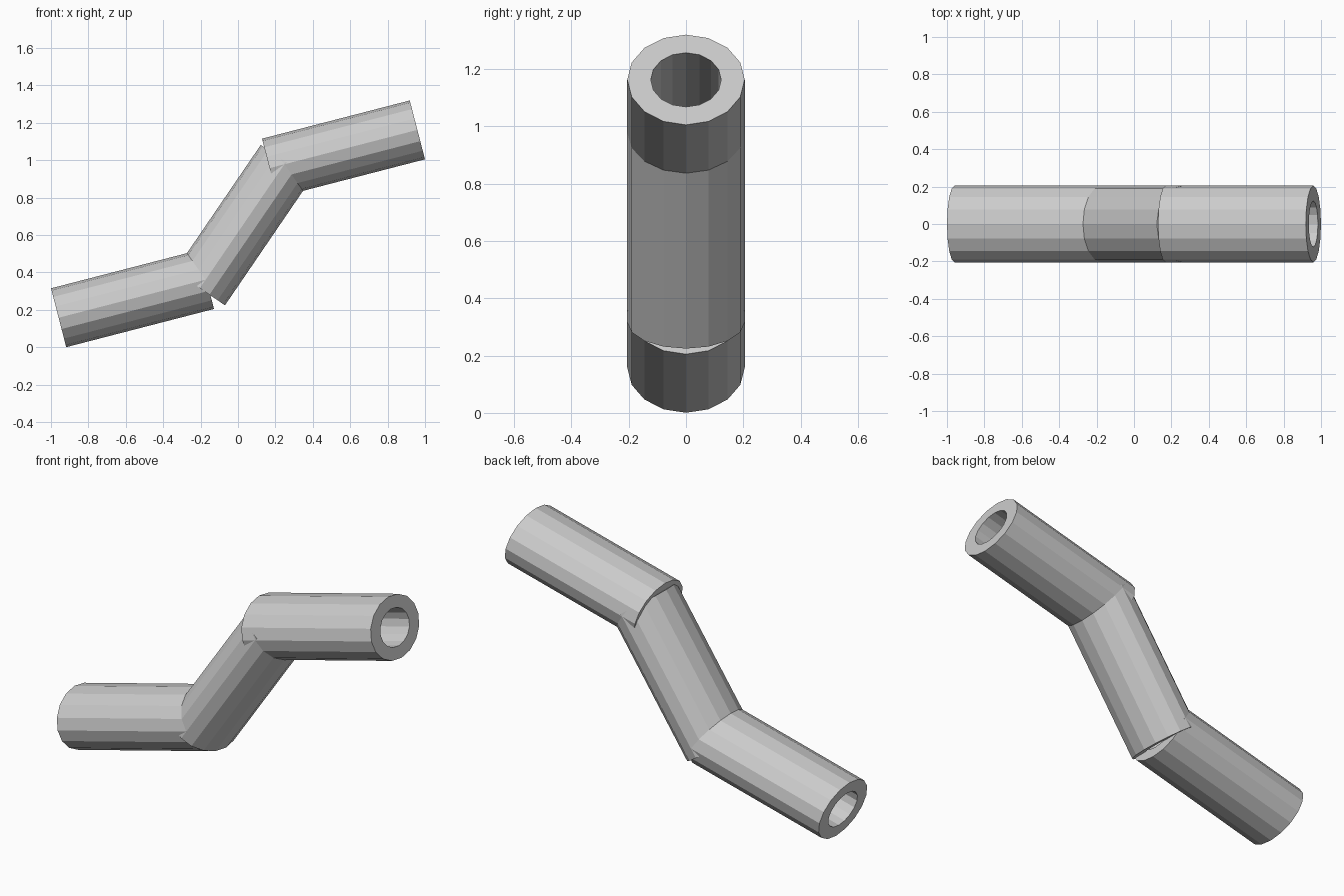
import bpy, bmesh, math
from mathutils import Vector

if "Cube" in bpy.data.objects:
    bpy.data.objects.remove(bpy.data.objects["Cube"])

SIDES = 16
LENGTH = 0.816
RY, RZ = 0.205, 0.1625   # slightly flattened oval section
BORE = 0.6               # inner / outer ratio


def tube(name, x, z, pitch):
    """Hollow oval pipe segment along local x, pitched up about y."""
    bm = bmesh.new()

    def ring(px, k):
        return [bm.verts.new((px, k * RY * math.sin(2 * math.pi * i / SIDES),
                              k * RZ * math.cos(2 * math.pi * i / SIDES)))
                for i in range(SIDES)]

    h = LENGTH / 2
    # outer start, outer end, inner end, inner start: closed loop of rings
    rings = [ring(-h, 1), ring(h, 1), ring(h, BORE), ring(-h, BORE)]
    for r in range(4):
        a, b = rings[r], rings[(r + 1) % 4]
        for i in range(SIDES):
            j = (i + 1) % SIDES
            bm.faces.new((a[i], a[j], b[j], b[i]))
    bmesh.ops.recalc_face_normals(bm, faces=bm.faces)
    mesh = bpy.data.meshes.new(name)
    bm.to_mesh(mesh)
    bm.free()
    ob = bpy.data.objects.new(name, mesh)
    ob.location = Vector((x, 0, z))
    ob.rotation_euler = (0, -math.radians(pitch), 0)
    bpy.context.collection.objects.link(ob)
    return ob


# Three overlapping pipe segments
tube("lower_pipe", -0.564, 0.26, 14.5)
tube("middle_pipe", 0.026, 0.653, 55.7)
tube("upper_pipe", 0.564, 1.06, 14.5)
